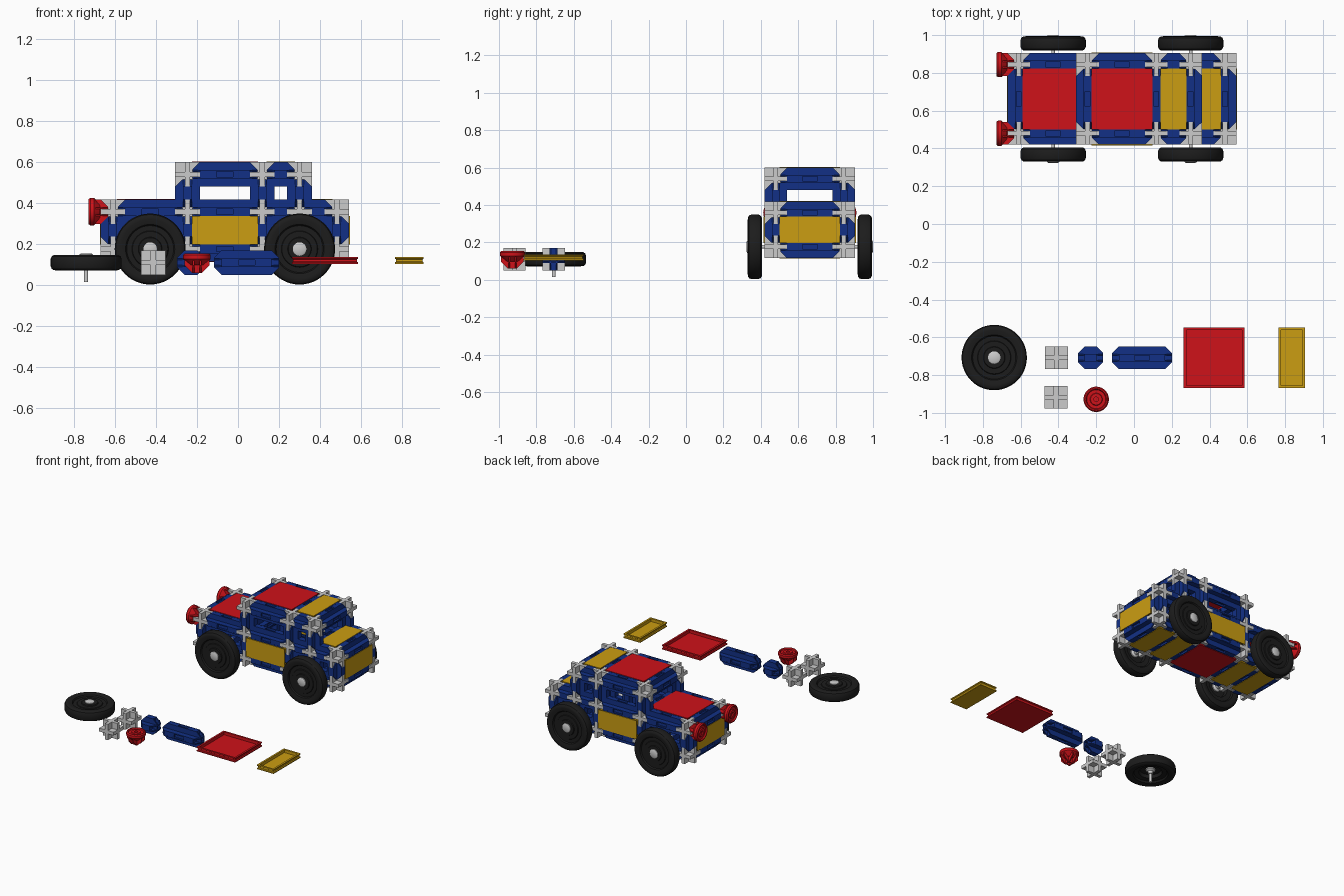
import bpy, bmesh
from math import radians, pi
from mathutils import Matrix, Vector

if "Cube" in bpy.data.objects:
    bpy.data.objects.remove(bpy.data.objects["Cube"])


def material(name, rgb):
    m = bpy.data.materials.new(name)
    m.diffuse_color = (*rgb, 1)
    m.use_nodes = True
    m.node_tree.nodes["Principled BSDF"].inputs["Base Color"].default_value = m.diffuse_color
    return m


BLUE = material("blue", (0.006, 0.03, 0.24))
RED = material("red", (0.62, 0.006, 0.01))
YELLOW = material("yellow", (0.6, 0.34, 0.006))
BLACK = material("black", (0.012, 0.012, 0.012))

ARM, TIP, GAP, OUT = 0.06, 0.024, 0.013, 0.021   # plate half size, beam tip, slot and fin half widths
U = 0.182                                        # grid pitch


def finish(bm, name, mat=None, smooth=False):
    bmesh.ops.recalc_face_normals(bm, faces=bm.faces)
    me = bpy.data.meshes.new(name)
    for f in bm.faces:
        f.smooth = smooth
    bm.to_mesh(me)
    bm.free()
    if smooth:
        me.set_sharp_from_angle(angle=radians(32))
    if mat:
        me.materials.append(mat)
    return me


def box(bm, size, loc=(0, 0, 0)):
    bmesh.ops.create_cube(bm, size=1, matrix=Matrix.Translation(loc) @ Matrix.Diagonal((*size, 1)))


def prism(bm, pts, lo, hi, place):
    """Extrude a 2D outline between lo and hi; place maps (a, b, t) to 3D."""
    bottom = [bm.verts.new(place(a, b, lo)) for a, b in pts]
    top = [bm.verts.new(place(a, b, hi)) for a, b in pts]
    bm.faces.new(bottom)
    bm.faces.new(top)
    n = len(pts)
    for i in range(n):
        j = (i + 1) % n
        bm.faces.new((bottom[i], bottom[j], top[j], top[i]))


def revolve(bm, profile, steps=48):
    vs = [bm.verts.new((r, 0, z)) for r, z in profile]
    es = [bm.edges.new(p) for p in zip(vs, vs[1:])]
    bmesh.ops.spin(bm, geom=vs + es, cent=(0, 0, 0), axis=(0, 0, 1), angle=2 * pi, steps=steps)
    bmesh.ops.remove_doubles(bm, verts=bm.verts, dist=1e-5)


# connector: three crossing square plates
def connector_mesh():
    bm = bmesh.new()
    for k in range(3):
        s = [2 * ARM] * 3
        s[k] = 2 * GAP - 0.001
        box(bm, s)
    return finish(bm, "connector")


FLAT = lambda a, b, t: (a, b, t)
UPRIGHT = lambda a, b, t: (a, t, b)


# beam: two crossing double-walled fins with pointed, slotted ends
def beam_mesh(span, slot):
    bm = bmesh.new()
    h = span / 2 - TIP
    c = h - (ARM - TIP)
    outline = [(h, TIP), (c, ARM), (-c, ARM), (-h, TIP), (-h, -TIP), (-c, -ARM), (c, -ARM), (h, -TIP)]
    for place in (FLAT, UPRIGHT):
        for s in (-1, 1):
            prism(bm, outline, s * GAP, s * OUT, place)
        depth = ARM - 0.014 if slot else ARM
        prism(bm, [(c, depth), (-c, depth), (-c, -depth), (c, -depth)], -GAP, GAP, place)
        if slot:
            for s in (-1, 1):
                e = ARM - 0.0005
                prism(bm, [(s * 0.04, e), (s * c, e), (s * c, -e), (s * 0.04, -e)], -GAP, GAP, place)
    return finish(bm, "beam", BLUE)


# panel: shallow tray, flat face at -z, groove around the edge
def panel_mesh(a, b, mat):
    bm = bmesh.new()
    rings = []
    for inset, z in ((0, -0.016), (0, -0.009), (0.006, -0.005), (0.006, 0.005), (0, 0.009),
                     (0, 0.016), (0.014, 0.016), (0.014, -0.006)):
        x, y = a / 2 - inset, b / 2 - inset
        rings.append([bm.verts.new(p) for p in ((x, y, z), (-x, y, z), (-x, -y, z), (x, -y, z))])
    for r, q in zip(rings, rings[1:]):
        for i in range(4):
            bm.faces.new((r[i], r[i - 1], q[i - 1], q[i]))
    bm.faces.new(rings[0])
    bm.faces.new(rings[-1])
    return finish(bm, "panel", mat)


# tyre: stepped dish, hollow on the inner side
def tyre_mesh():
    bm = bmesh.new()
    revolve(bm, [(0, 0.034), (0.055, 0.034), (0.058, 0.027), (0.086, 0.027), (0.089, 0.022),
                 (0.114, 0.022), (0.12, 0.032), (0.145, 0.038), (0.158, 0.037), (0.168, 0.03),
                 (0.173, 0.018), (0.173, -0.018), (0.168, -0.03), (0.158, -0.037), (0.145, -0.038),
                 (0.12, -0.032), (0.112, -0.02), (0.08, -0.016), (0.074, 0.008), (0, 0.008)])
    return finish(bm, "tyre", BLACK, True)


# hub: cap outside, axle inside
def hub_mesh():
    bm = bmesh.new()
    revolve(bm, [(0, 0.044), (0.026, 0.044), (0.033, 0.04), (0.033, 0.0), (0.018, -0.01),
                 (0.018, -0.03), (0.01, -0.032), (0.01, -0.095), (0, -0.095)], 32)
    return finish(bm, "hub", None, True)


# lamp: ringed disc on a cone, with a beam-like plug behind
def lamp_mesh():
    bm = bmesh.new()
    revolve(bm, [(0, 0.106), (0.012, 0.106), (0.012, 0.116), (0.03, 0.116), (0.033, 0.109),
                 (0.05, 0.109), (0.054, 0.118), (0.061, 0.118), (0.067, 0.11), (0.067, 0.092),
                 (0.06, 0.085), (0.036, 0.062), (0, 0.062)], 40)
    plug = [(TIP, TIP), (ARM, ARM), (0.085, ARM), (0.085, -ARM), (ARM, -ARM), (TIP, -TIP)]
    for s in (-1, 1):
        prism(bm, plug, s * GAP, s * OUT, lambda a, b, t: (b, t, a))
        prism(bm, plug, s * GAP, s * OUT, lambda a, b, t: (t, b, a))
    return finish(bm, "lamp", RED, True)


CONN, LONG, SHORT = connector_mesh(), beam_mesh(2 * U, True), beam_mesh(U, False)
BIG, SMALL = panel_mesh(0.322, 0.322, RED), panel_mesh(0.14, 0.322, YELLOW)
TYRE, HUB, LAMP = tyre_mesh(), hub_mesh(), lamp_mesh()


def R(deg, axis):
    return Matrix.Rotation(radians(deg), 4, axis)


def put(mesh, name, loc, rot=Matrix()):
    ob = bpy.data.objects.new(name, mesh)
    ob.matrix_world = Matrix.Translation(loc) @ rot
    bpy.context.collection.objects.link(ob)


def join(p, q):
    """Beam between two connector centres."""
    p, q = Vector(p), Vector(q)
    d = q - p
    rot = Matrix() if abs(d.x) > 0.1 else R(90, 'Z') if abs(d.y) > 0.1 else R(90, 'Y')
    long = d.length > 1.5 * U
    put(LONG if long else SHORT, "long_beam" if long else "short_beam", (p + q) / 2, rot)


def wheel(loc, rot=Matrix()):
    put(TYRE, "tyre", loc, rot)
    put(HUB, "wheel_hub", loc, rot)


# car frame
YC = 0.662
X = [-0.61 + U * i for i in range(7)]
Z = [0.176, 0.176 + U, 0.176 + 2 * U]
levels = [(0, 1, 2, 4, 5, 6), (0, 2, 4, 5, 6), (2, 4, 5)]
for k, cols in enumerate(levels):
    for y in (YC - U, YC + U):
        for i in cols:
            put(CONN, "connector", (X[i], y, Z[k]))
        for i, j in zip(cols, cols[1:]):
            join((X[i], y, Z[k]), (X[j], y, Z[k]))
        if k:
            for i in cols:
                join((X[i], y, Z[k - 1]), (X[i], y, Z[k]))
    for i in cols:
        if (k, i) != (1, 4):
            join((X[i], YC - U, Z[k]), (X[i], YC + U, Z[k]))

# car panels
OFF = 0.047
up, zm = R(180, 'X'), (Z[0] + Z[1]) / 2
put(BIG, "hood", (X[1], YC, Z[1] + OFF), up)
put(BIG, "roof", (X[3], YC, Z[2] + OFF), up)
put(SMALL, "rear_roof", (X[4] + U / 2, YC, Z[2] + OFF), up)
put(SMALL, "trunk_lid", (X[5] + U / 2, YC, Z[1] + OFF), up)
put(BIG, "floor", (X[3], YC, Z[0] - OFF))
for i in (0, 1, 4, 5):
    put(SMALL, "floor_panel", (X[i] + U / 2, YC, Z[0] - OFF))
put(SMALL, "rear_panel", (X[6] + OFF, YC, zm), R(-90, 'Y'))
put(SMALL, "front_panel", (X[0] - OFF, YC, zm), R(90, 'Y'))
for s in (-1, 1):
    put(SMALL, "door", (X[3], YC + s * (U + OFF + 0.002), zm), R(90 * s, 'X') @ R(90, 'Z'))
    put(LAMP, "headlight", (X[0], YC + s * U, Z[1]), R(-90, 'Y'))
    for i in (1, 5):
        wheel((X[i], YC + s * 0.294, Z[0]), R(-90 * s, 'X'))

# loose spare parts laid out in front
wheel((-0.74, -0.707, 0.11))
put(CONN, "spare_connector", (-0.41, -0.708, 0.11))
put(CONN, "spare_connector", (-0.413, -0.917, 0.11))
put(SHORT, "spare_short_beam", (-0.23, -0.708, 0.11))
put(LONG, "spare_long_beam", (0.042, -0.708, 0.11))
put(LAMP, "spare_headlight", (-0.2, -0.928, 0.036))
put(BIG, "spare_red_panel", (0.424, -0.708, 0.12))
put(SMALL, "spare_yellow_panel", (0.835, -0.708, 0.12))
